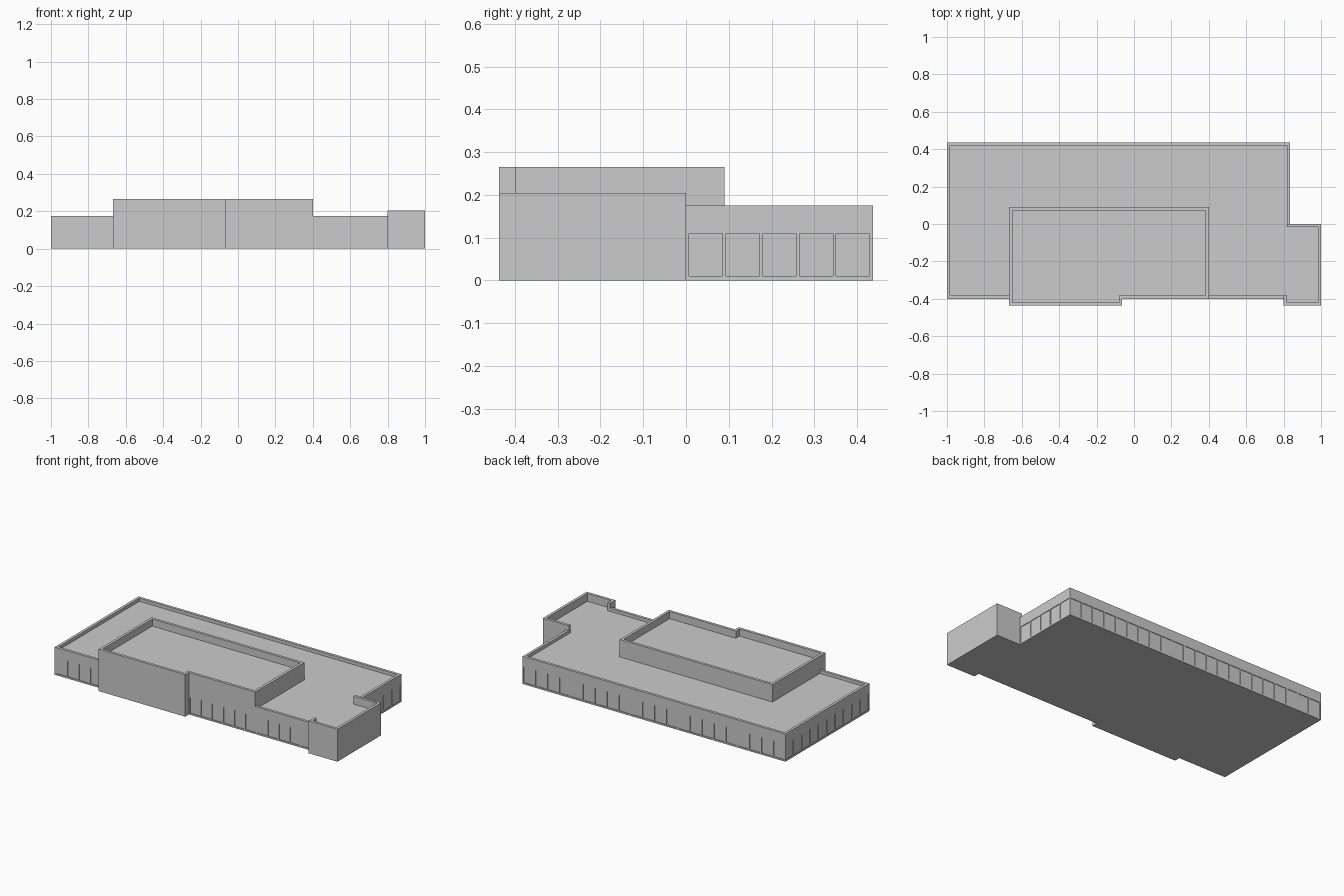
import bpy, bmesh
from mathutils import Vector

if "Cube" in bpy.data.objects:
    bpy.data.objects.remove(bpy.data.objects["Cube"])

T = 0.017      # parapet thickness
R = 0.006      # window recess
M = 0.0075     # mullion width
FRONT, BACK, LEFT, RIGHT = -0.40, 0.437, -1.0, 0.835
BULGE = -0.437
ROOF, EAVE, HEAD, SILL = 0.155, 0.175, 0.11, 0.01
TALL = 0.265

glass = bpy.data.materials.new("window_glass")
glass.diffuse_color = (0.94, 0.94, 0.94, 1)
glass.use_nodes = True
glass.node_tree.nodes["Principled BSDF"].inputs["Base Color"].default_value = glass.diffuse_color


def finish(bm, name, mat=None):
    bmesh.ops.recalc_face_normals(bm, faces=bm.faces[:])
    me = bpy.data.meshes.new(name)
    bm.to_mesh(me)
    bm.free()
    ob = bpy.data.objects.new(name, me)
    bpy.context.collection.objects.link(ob)
    if mat:
        me.materials.append(mat)
    return ob


def add_prism(bm, pts, z0, z1):
    face = bm.faces.new([bm.verts.new((p[0], p[1], z0)) for p in pts])
    top = bmesh.ops.extrude_face_region(bm, geom=[face])["geom"]
    verts = [v for v in top if isinstance(v, bmesh.types.BMVert)]
    bmesh.ops.translate(bm, verts=verts, vec=(0, 0, z1 - z0))


def prism(name, pts, z0, z1):
    bm = bmesh.new()
    add_prism(bm, pts, z0, z1)
    if not bm.faces:
        return
    return finish(bm, name)


def wall(name, path, z0, z1, t=T):
    """Wall along an outer path, thickened to the left with mitred corners."""
    P = [Vector(p) for p in path]
    N = []
    for a, b in zip(P, P[1:]):
        d = (b - a).normalized()
        N.append(Vector((-d.y, d.x)))
    inner = [P[0] + N[0] * t]
    for i in range(1, len(P) - 1):
        inner.append(P[i] + (N[i - 1] + N[i]) * t)
    inner.append(P[-1] + N[-1] * t)
    return prism(name, P + inner[::-1], z0, z1)


def windows(name, p0, p1, n):
    """Sill, mullions and recessed panes along one side."""
    a, b = Vector(p0), Vector(p1)
    length = (b - a).length
    d = (b - a).normalized()
    inn = Vector((-d.y, d.x))
    wall(name + "_sill", [a, b], 0, SILL, R)

    def strip(bm, s0, s1, e0, e1):
        q = [a + d * s0 + inn * e0, a + d * s1 + inn * e0,
             a + d * s1 + inn * e1, a + d * s0 + inn * e1]
        add_prism(bm, q, SILL, HEAD)

    posts, panes = bmesh.new(), bmesh.new()
    pitch = (length - M) / n
    for i in range(n + 1):
        strip(posts, i * pitch, i * pitch + M, 0, R)
        if i < n:
            strip(panes, i * pitch + M, (i + 1) * pitch, R - 0.002, R)
    finish(posts, name + "_mullions")
    finish(panes, name + "_panes", glass)


# Building core with the low flat roof
prism("core", [(LEFT + R, FRONT + R), (-0.655, FRONT + R), (-0.655, -0.43), (-0.07, -0.43),
               (-0.07, FRONT + R), (0.81, FRONT + R), (0.81, -0.43), (0.99, -0.43),
               (0.99, -0.01), (RIGHT - R, -0.01), (RIGHT - R, BACK - R),
               (LEFT + R, BACK - R)], 0, ROOF)

# Fascia bands rising into low parapets
wall("main_fascia", [(RIGHT, 0), (RIGHT, BACK), (LEFT, BACK), (LEFT, FRONT),
                     (-0.667, FRONT)], HEAD, EAVE)
wall("front_fascia", [(0.40, FRONT), (0.80, FRONT)], HEAD, EAVE)

# Tall block: solid front bulge, upper walls and sunken roof
wall("tall_front_wall", [(-0.667, 0.09), (-0.667, BULGE), (-0.063, BULGE),
                         (-0.063, FRONT)], 0, TALL)
wall("tall_upper_wall", [(-0.063 - T, FRONT), (0.40, FRONT), (0.40, 0.09),
                         (-0.667 + T, 0.09)], HEAD, TALL)
prism("tall_roof", [(-0.655, -0.43), (-0.07, -0.43), (-0.07, FRONT + R), (0.39, FRONT + R),
                    (0.39, 0.08), (-0.655, 0.08)], ROOF - 0.01, 0.22)

# Side annex walls, open to the main roof
wall("annex_wall", [(0.80, FRONT + T), (0.80, BULGE), (1.0, BULGE), (1.0, 0),
                    (RIGHT - T, 0)], 0, 0.205)

# Window bands
windows("front_left_windows", (LEFT, FRONT), (-0.667, FRONT), 4)
windows("front_right_windows", (-0.063, FRONT), (0.80, FRONT), 11)
windows("right_windows", (RIGHT, 0), (RIGHT, BACK), 5)
windows("back_windows", (RIGHT, BACK), (LEFT, BACK), 22)
windows("left_windows", (LEFT, BACK), (LEFT, FRONT), 10)
